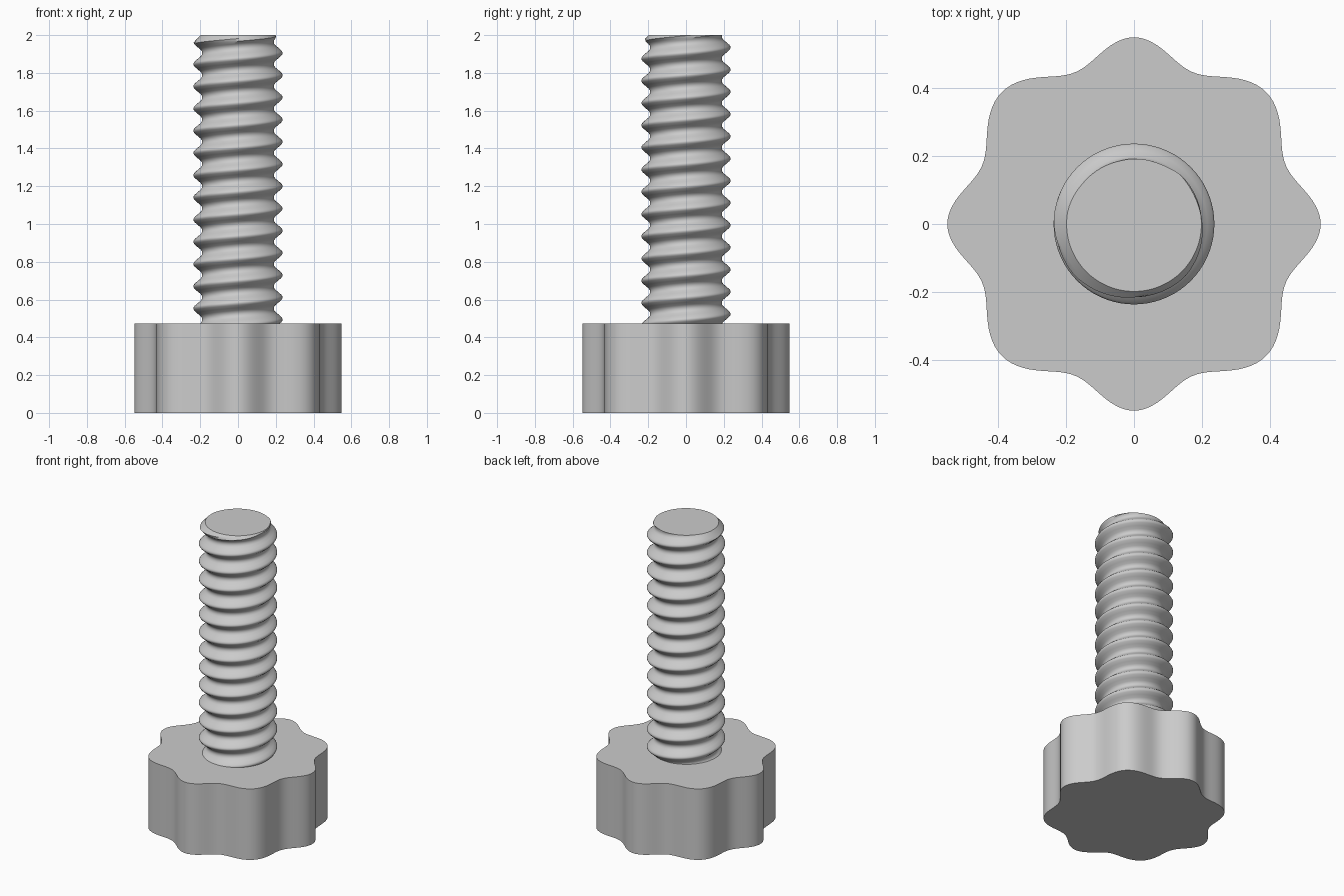
import bpy, bmesh
from math import cos, sin, pi, radians

cube = bpy.data.objects.get("Cube")
if cube:
    bpy.data.objects.remove(cube)

HEIGHT, KNOB_TOP = 2.0, 0.473
PITCH, CREST_START = 0.1176, 0.494
STEPS = 72

# Single grey material
grey = bpy.data.materials.new("light grey")
grey.use_nodes = True
colour = (0.6, 0.6, 0.6, 1)
grey.diffuse_color = colour
grey.node_tree.nodes["Principled BSDF"].inputs["Base Color"].default_value = colour


def add_object(name, bm, angle):
    bmesh.ops.recalc_face_normals(bm, faces=bm.faces)
    mesh = bpy.data.meshes.new(name)
    bm.to_mesh(mesh)
    bm.free()
    mesh.materials.append(grey)
    obj = bpy.data.objects.new(name, mesh)
    bpy.context.collection.objects.link(obj)
    bpy.ops.object.select_all(action="DESELECT")
    obj.select_set(True)
    bpy.context.view_layer.objects.active = obj
    bpy.ops.object.shade_smooth_by_angle(angle=radians(angle))
    return obj


# Knob: eight soft lobes, extruded straight up
def lobe_radius(a):
    return 0.513 + 0.035 * cos(8 * a) + 0.0025 * (cos(12 * a) - cos(4 * a))


bm = bmesh.new()
outline = []
for i in range(192):
    a = 2 * pi * i / 192
    r = lobe_radius(a)
    outline.append(bm.verts.new((r * cos(a), r * sin(a), 0)))
base = bm.faces.new(outline)
top = bmesh.ops.extrude_face_region(bm, geom=[base], use_keep_orig=True)["geom"]
bmesh.ops.translate(bm, vec=(0, 0, KNOB_TOP),
                    verts=[g for g in top if isinstance(g, bmesh.types.BMVert)])
add_object("lobed_knob", bm, 40)

# Threaded shaft: thread profile (pitch fraction, radius) swept up a right-hand helix
half = [(-0.5, 0.19), (-0.41, 0.192), (-0.33, 0.199), (-0.22, 0.215),
        (-0.1, 0.231), (-0.03, 0.236)]
profile = half + [(-u, r) for u, r in reversed(half)]

bm = bmesh.new()
previous = None
for s in range(-2 * STEPS, 15 * STEPS + 1):
    a = 2 * pi * (s % STEPS) / STEPS
    row = []
    for u, r in profile:
        z = CREST_START + PITCH * (s / STEPS + u)
        r = min(r, 0.198 + 0.95 * (HEIGHT - z))   # chamfered tip
        row.append(bm.verts.new((r * cos(a), r * sin(a), z)))
    if previous:
        for j in range(len(row) - 1):
            bm.faces.new((previous[j], row[j], row[j + 1], previous[j + 1]))
    previous = row
bmesh.ops.remove_doubles(bm, verts=bm.verts, dist=0.0001)

# Trim both ends flat and cap them
for z, up in ((HEIGHT, 1), (KNOB_TOP - 0.02, -1)):
    bmesh.ops.bisect_plane(bm, geom=bm.verts[:] + bm.edges[:] + bm.faces[:],
                           plane_co=(0, 0, z), plane_no=(0, 0, up), clear_outer=True)
    rim = [e for e in bm.edges if e.is_boundary
           and all(abs(v.co.z - z) < 0.0001 for v in e.verts)]
    bmesh.ops.holes_fill(bm, edges=rim, sides=0)
add_object("threaded_shaft", bm, 40)
